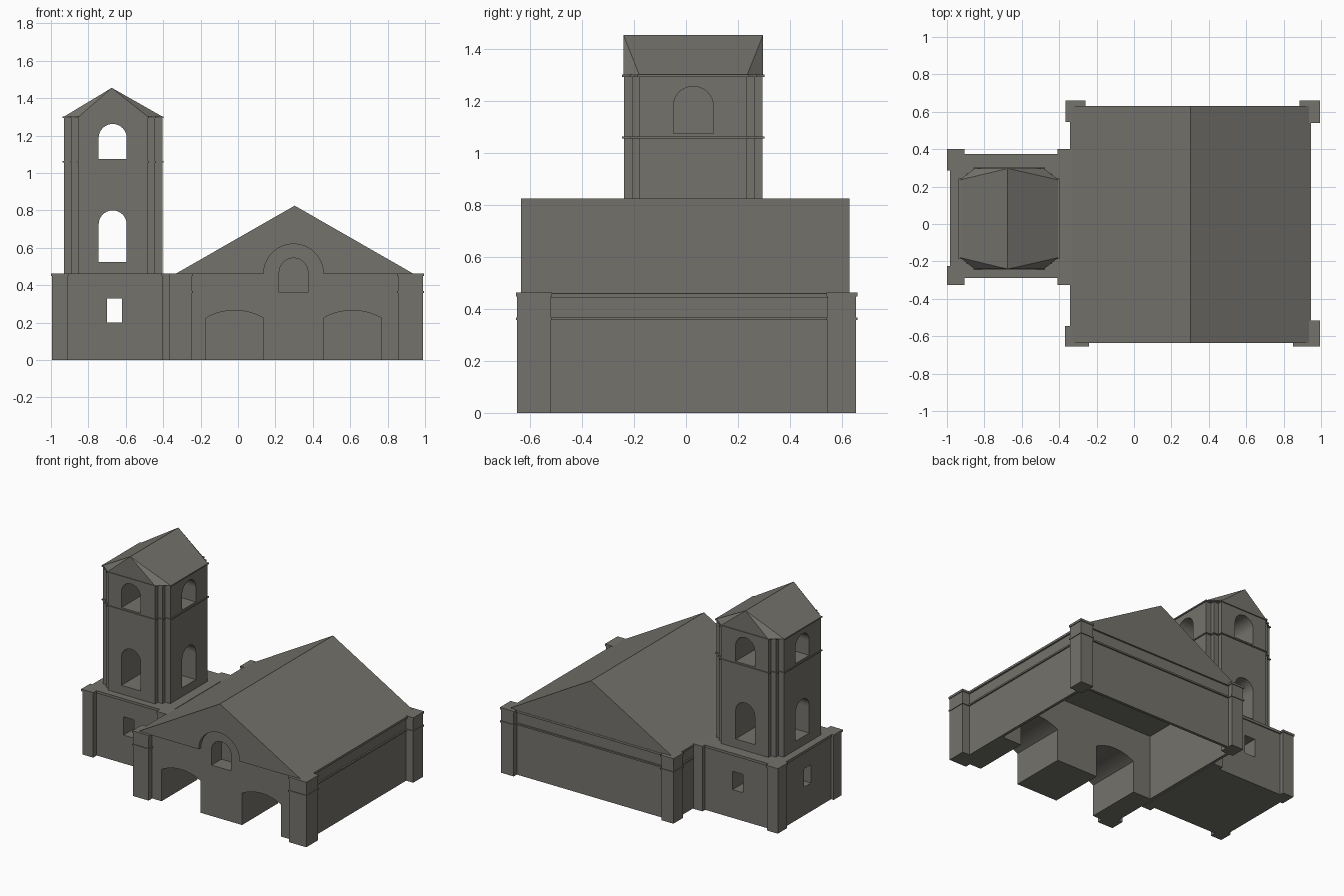
import bpy, bmesh, math
from mathutils import Vector

if "Cube" in bpy.data.objects:
    bpy.data.objects.remove(bpy.data.objects["Cube"])

stone = bpy.data.materials.new("weathered_grey_stone")
stone.diffuse_color = (0.175, 0.170, 0.150, 1)
stone.use_nodes = True
stone.node_tree.nodes["Principled BSDF"].inputs["Base Color"].default_value = stone.diffuse_color


def finish(name, bm):
    bmesh.ops.recalc_face_normals(bm, faces=bm.faces)
    me = bpy.data.meshes.new(name)
    bm.to_mesh(me)
    bm.free()
    me.materials.append(stone)
    ob = bpy.data.objects.new(name, me)
    bpy.context.collection.objects.link(ob)
    return ob


def prism(name, pts, a, b, axis):
    """Extrude a 2D outline along an axis from a to b."""
    place = {'X': lambda p, t: (t, p[0], p[1]),
             'Y': lambda p, t: (p[0], t, p[1]),
             'Z': lambda p, t: (p[0], p[1], t)}[axis]
    bm = bmesh.new()
    f = bm.faces.new([bm.verts.new(place(p, a)) for p in pts])
    r = bmesh.ops.extrude_face_region(bm, geom=[f])
    d = Vector(place((0, 0), b - a))
    bmesh.ops.translate(bm, vec=d, verts=[v for v in r['geom'] if isinstance(v, bmesh.types.BMVert)])
    return finish(name, bm)


def box(name, x0, x1, y0, y1, z0, z1):
    return prism(name, [(x0, y0), (x1, y0), (x1, y1), (x0, y1)], z0, z1, 'Z')


def arch(c, half, z0, spring, rise, n=16):
    """Outline of an opening with a curved head."""
    pts = [(c - half, z0), (c + half, z0)]
    rad = (half * half + rise * rise) / (2 * rise)
    ang = math.asin(min(1, half / rad))
    for i in range(n + 1):
        t = ang - 2 * ang * i / n
        pts.append((c + rad * math.sin(t), spring + rise - rad + rad * math.cos(t)))
    if abs(spring - z0) < 1e-6:
        pts = pts[2:]
    return pts


def cut(ob, *cutters):
    bpy.context.view_layer.objects.active = ob
    for c in cutters:
        m = ob.modifiers.new("cut", 'BOOLEAN')
        m.operation, m.solver, m.object = 'DIFFERENCE', 'EXACT', c
        bpy.ops.object.modifier_apply(modifier=m.name)
        bpy.data.objects.remove(c)


# Hall: thick arched front block, thin side and back walls, open below
front = box("hall_front_block", -0.33, 0.935, -0.61, -0.21, 0, 0.46)
cut(front,
    prism("c", arch(-0.018, 0.153, -0.1, 0.225, 0.04), -0.8, 0, 'Y'),
    prism("c", arch(0.612, 0.153, -0.1, 0.225, 0.04), -0.8, 0, 'Y'),
    prism("c", arch(0.297, 0.077, 0.36, 0.468, 0.077), -0.8, -0.5, 'Y'))
box("hall_right_wall", 0.915, 0.935, -0.21, 0.62, 0, 0.46)
box("hall_left_wall", -0.33, -0.31, -0.21, 0.62, 0, 0.46)
box("hall_back_wall", -0.31, 0.915, 0.60, 0.62, 0, 0.46)

# Gabled roof with an arched recess and niche in the front pediment
roof = prism("hall_roof", [(-0.335, 0.46), (0.94, 0.46), (0.303, 0.825)], -0.635, 0.63, 'Y')
cut(roof,
    prism("c", [(0.457, 0.40)] + arch(0.297, 0.16, 0.46, 0.46, 0.16, 24) + [(0.137, 0.40)], -0.8, -0.61, 'Y'),
    prism("c", arch(0.297, 0.077, 0.36, 0.468, 0.077), -0.8, -0.5, 'Y'))

# Hall string course and cornice on the sides and back
for tag, z0, z1, o in (("string_course", 0.357, 0.368, 0.01), ("cornice", 0.445, 0.46, 0.012)):
    box("hall_right_" + tag, 0.93, 0.935 + o, -0.6, 0.6, z0, z1)
    box("hall_left_front_" + tag, -0.33 - o, -0.32, -0.6, -0.3, z0, z1)
    box("hall_left_back_" + tag, -0.33 - o, -0.32, 0.38, 0.6, z0, z1)
    box("hall_back_" + tag, -0.32, 0.93, 0.61, 0.62 + o, z0, z1)


def pilaster(name, x0, x1, y0, y1, band=True):
    box(name, x0, x1, y0, y1, 0, 0.455)
    e = 0.005
    box(name + "_cap", x0 - e, x1 + e, y0 - e, y1 + e, 0.448, 0.463)
    if band:
        box(name + "_band", x0 - e, x1 + e, y0 - e, y1 + e, 0.357, 0.368)


# Hall corner pilasters
pilaster("hall_pilaster_front_left", -0.365, -0.245, -0.65, -0.55)
pilaster("hall_pilaster_front_right", 0.855, 0.99, -0.65, -0.52)
pilaster("hall_pilaster_back_right", 0.89, 0.99, 0.545, 0.655)
pilaster("hall_pilaster_back_left", -0.36, -0.265, 0.55, 0.655)

# Tower base with small square windows
base = box("tower_base", -0.975, -0.335, -0.28, 0.365, 0, 0.455)
cut(base,
    box("c", -0.70, -0.62, -0.6, 0.6, 0.20, 0.33),
    box("c", -1.2, -0.85, -0.005, 0.075, 0.20, 0.33))
box("tower_base_cornice", -0.983, -0.335, -0.288, 0.373, 0.445, 0.463)
for tag, x0, x1 in (("left", -0.995, -0.91), ("right", -0.405, -0.335)):
    pilaster("tower_pilaster_front_" + tag, x0, x1, -0.32, -0.23, False)
    pilaster("tower_pilaster_back_" + tag, x0, x1, 0.29, 0.395, False)


# Tower shaft with stepped corners
CX, CY = -0.667, 0.028


def stepped(o=0.0):
    q = [(0.263, 0.207), (0.222, 0.207), (0.222, 0.236), (0.185, 0.236), (0.185, 0.267)]
    q = [(x + o, y + o) for x, y in q]
    ring = []
    for sx, sy in ((1, 1), (-1, 1), (-1, -1), (1, -1)):
        pts = [(CX + sx * x, CY + sy * y) for x, y in q]
        ring += pts if sx * sy > 0 else pts[::-1]
    return ring


shaft = prism("tower_shaft", stepped(), 0.455, 1.30, 'Z')
for z0, spring in ((0.525, 0.725), (1.075, 1.187)):
    cut(shaft,
        prism("c", arch(-0.67, 0.075, z0, spring, 0.075), -0.6, 0.6, 'Y'),
        prism("c", arch(CY, 0.077, z0, spring - 0.007, 0.077), -0.54, -0.2, 'X'),
        prism("c", arch(CY, 0.077, z0, spring - 0.007, 0.077), -1.2, -0.80, 'X'))
# Thin tower bands
prism("tower_middle_band", stepped(0.007), 1.056, 1.064, 'Z')
prism("tower_eaves_band", stepped(0.007), 1.293, 1.302, 'Z')

# Tower roof: chamfered plan rising to a full-length ridge
bm = bmesh.new()
for sy in (-1, 1):
    for sx in (-1, 1):
        bm.verts.new((CX + sx * 0.265, CY + sy * 0.207, 1.30))
        bm.verts.new((CX + sx * 0.185, CY + sy * 0.269, 1.30))
    bm.verts.new((-0.675, CY + sy * 0.269, 1.455))
bmesh.ops.convex_hull(bm, input=bm.verts)
bmesh.ops.dissolve_limit(bm, angle_limit=0.01, verts=bm.verts, edges=bm.edges)
finish("tower_roof", bm)
